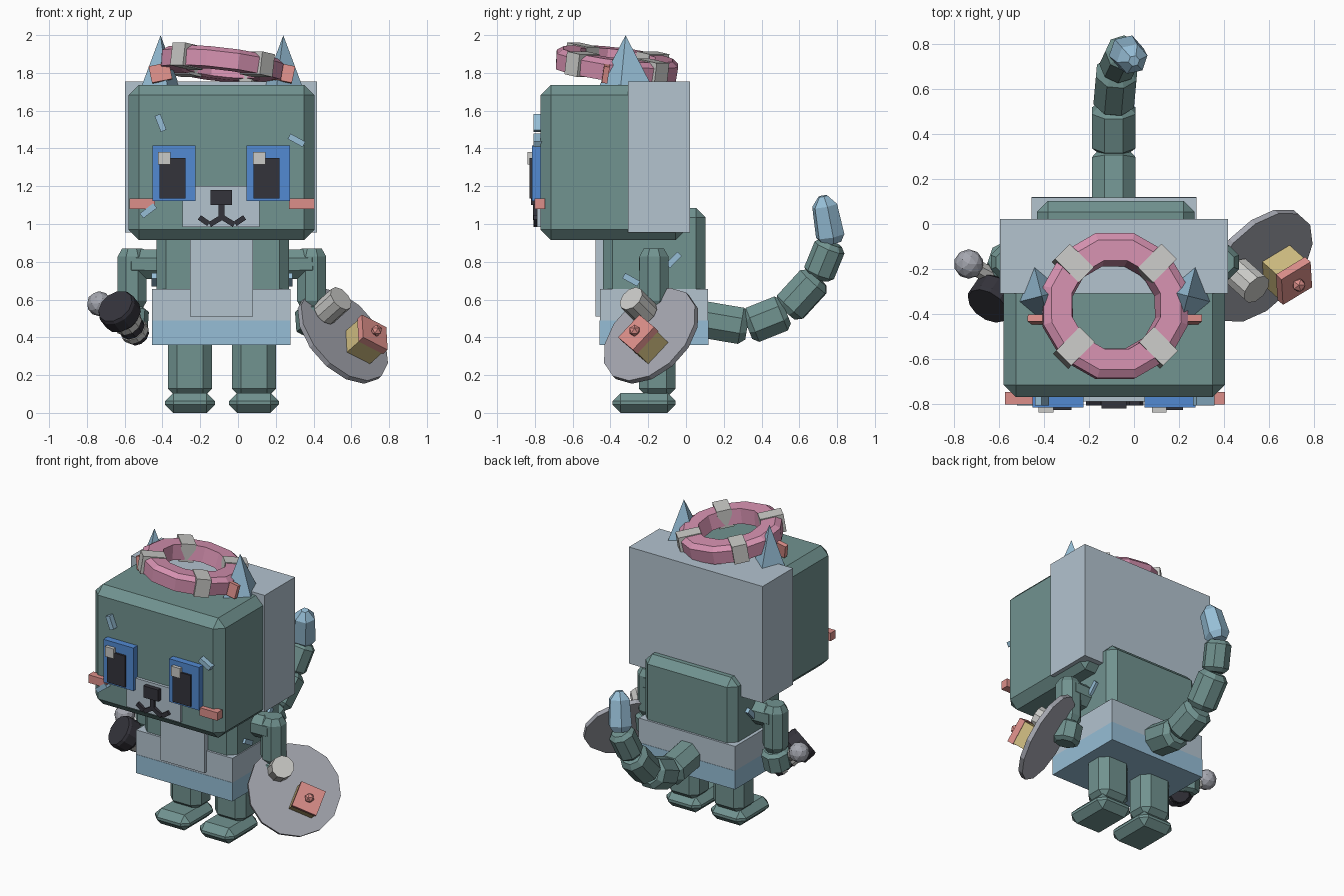
import bpy, bmesh, math
from mathutils import Vector, Matrix, Euler

if "Cube" in bpy.data.objects:
    bpy.data.objects.remove(bpy.data.objects["Cube"])


def material(name, r, g, b):
    lin = [((c / 255 + 0.055) / 1.055) ** 2.4 for c in (r, g, b)]
    m = bpy.data.materials.new(name)
    m.diffuse_color = (*lin, 1)
    m.use_nodes = True
    m.node_tree.nodes["Principled BSDF"].inputs["Base Color"].default_value = m.diffuse_color
    return m


TEAL = material("teal fur", 113, 147, 144)
PALE = material("pale grey blue", 179, 195, 207)
SKY = material("light blue", 150, 190, 214)
BLUE = material("eye blue", 82, 138, 210)
PINK = material("ring pink", 212, 144, 175)
WHITE = material("off white", 202, 202, 199)
BLACK = material("black", 52, 51, 59)
CORAL = material("coral", 220, 143, 138)
YELLOW = material("straw yellow", 206, 187, 128)
GREY = material("plate grey", 164, 166, 175)

CX = -0.085  # middle of the body


def finish(name, bm, mat):
    bmesh.ops.recalc_face_normals(bm, faces=bm.faces)
    me = bpy.data.meshes.new(name)
    bm.to_mesh(me)
    bm.free()
    me.materials.append(mat)
    ob = bpy.data.objects.new(name, me)
    bpy.context.collection.objects.link(ob)
    return ob


def box(name, center, size, mat, bevel=0, rot=None):
    bm = bmesh.new()
    bmesh.ops.create_cube(bm, size=1, matrix=Matrix.Diagonal((*size, 1)))
    if bevel:
        bmesh.ops.bevel(bm, geom=bm.edges[:], offset=bevel, segments=1, affect='EDGES')
    m = Matrix.Translation(center)
    bm.transform(m @ rot.to_4x4() if rot else m)
    return finish(name, bm, mat)


def span(name, x, y, z, mat, bevel=0):
    """Box given by its ranges."""
    return box(name, [sum(r) / 2 for r in (x, y, z)], [r[1] - r[0] for r in (x, y, z)], mat, bevel)


def loft(name, p0, p1, rings, mat, sides=8, turn=None):
    """Polygonal solid along p0-p1; rings are (fraction, radius)."""
    p0, p1 = Vector(p0), Vector(p1)
    q = (p1 - p0).to_track_quat('Z', 'Y')
    turn = math.pi / sides if turn is None else turn
    bm = bmesh.new()
    loops = []
    for t, r in rings:
        loops.append([bm.verts.new(p0.lerp(p1, t) + q @ Vector(
            (r * math.cos(turn + math.tau * i / sides), r * math.sin(turn + math.tau * i / sides), 0)))
            for i in range(sides)])
    for a, b in zip(loops, loops[1:]):
        for i in range(sides):
            j = (i + 1) % sides
            bm.faces.new((a[i], a[j], b[j], b[i]))
    bm.faces.new(loops[0])
    bm.faces.new(loops[-1])
    bmesh.ops.remove_doubles(bm, verts=bm.verts, dist=0.0005)
    return finish(name, bm, mat)


def limb(name, p0, p1, r, mat):
    return loft(name, p0, p1, [(0, r * .7), (.13, r), (.87, r), (1, r * .7)], mat)


def ball(name, center, r, mat, sub=1):
    bm = bmesh.new()
    bmesh.ops.create_icosphere(bm, subdivisions=sub, radius=r, matrix=Matrix.Translation(center))
    return finish(name, bm, mat)


# Head, hood and torso
span("head", (-.58, .405), (-.77, 0.0), (.915, 1.737), TEAL, .055)
span("hood", (-.597, .418), (-.308, .022), (.955, 1.755), PALE)
span("torso", (-.432, .27), (-.44, .103), (.38, 1.085), TEAL, .05)
span("waistband", (-.455, .277), (-.455, .117), (.488, .655), PALE)
span("skirt", (-.455, .277), (-.457, .119), (.36, .488), SKY)
span("bib", (-.255, .08), (-.478, -.43), (.51, .95), PALE)

# Eyes
for side, ex, px, hx in (("left", -.338, -.347, -.391), ("right", .16, .15, .112)):
    box(side + "_eye", (ex, -.785, 1.268), (.228, .06, .295), BLUE)
    box(side + "_pupil", (px, -.8, 1.243), (.138, .056, .215), BLACK)
    box(side + "_eye_glint", (hx, -.81, 1.348), (.066, .056, .068), WHITE)

# Muzzle, nose and mouth
span("muzzle", (-.295, .115), (-.79, -.75), (.985, 1.2), PALE)
span("nose", (-.145, -.033), (-.82, -.77), (1.1, 1.18), BLACK)
span("mouth_stem", (-.102, -.072), (-.81, -.77), (1.02, 1.11), BLACK)
for s in (-1, 1):
    box("mouth_inner", (CX + s * .035, -.79, 1.015), (.07, .036, .028), BLACK, 0, Euler((0, s * .55, 0)).to_matrix())
    box("mouth_outer", (CX + s * .095, -.79, 1.018), (.06, .036, .028), BLACK, 0, Euler((0, -s * .6, 0)).to_matrix())
    box("cheek", (CX + s * .422, -.775, 1.107), (.135, .055, .055), CORAL)

# Fur stripes on the face and the flanks
for x, z, a in ((-.41, 1.535, 1.2), (.31, 1.443, .5), (-.475, 1.07, -.65)):
    box("face_stripe", (x, -.785, z), (.09, .045, .032), SKY, 0, Euler((0, a, 0)).to_matrix())
for s in (-1, 1):
    for y, z, a in ((-.29, .705, -.5), (-.065, .81, .8)):
        box("flank_stripe", (CX + s * .355, y, z), (.035, .09, .032), SKY, 0, Euler((a, 0, 0)).to_matrix())

# Ears with inner flaps
for s in (-1, 1):
    ear = loft("ear", (0, 0, 0), (0, 0, .262), [(0, .14), (1, 0)], SKY, 4, 0)
    ear.matrix_world = (Matrix.Translation((CX + s * .325, -.32, 1.737))
                        @ Matrix.Rotation(-s * .25, 4, 'Z') @ Matrix.Diagonal((.72, 1, 1, 1)))
    box("inner_ear", (CX + s * .325, -.425, 1.8), (.11, .03, .09), CORAL, 0, Euler((-.15, s * .2, 0)).to_matrix())

# Swim ring, tilted on top of the head
TILT = Matrix.Translation((CX, -.366, 1.846)) @ Euler((-.115, .115, 0)).to_matrix().to_4x4()
bm = bmesh.new()
profile = [(.19, -.045), (.215, -.055), (.33, -.055), (.335, .03), (.3, .055), (.205, .055)]
loops = [[bm.verts.new((r * math.cos(a), r * math.sin(a), z)) for r, z in profile]
         for a in (math.tau * (i + .5) / 12 for i in range(12))]
for i in range(12):
    a, b = loops[i], loops[(i + 1) % 12]
    for k in range(len(profile)):
        n = (k + 1) % len(profile)
        bm.faces.new((a[k], b[k], b[n], a[n]))
finish("swim_ring", bm, PINK).matrix_world = TILT
for i in range(4):
    band = box("ring_band", (.263, 0, 0), (.15, .095, .122), WHITE)
    band.matrix_world = TILT @ Matrix.Rotation(math.radians(45 + 90 * i), 4, 'Z')

# Legs, feet, arms
for s, side in ((-1, "left"), (1, "right")):
    lx = CX + s * .169
    box(side + "_leg", (lx, -.152, .27), (.233, .195, .38), TEAL, .048)
    box(side + "_foot", (lx, -.222, .053), (.265, .335, .106), TEAL, .044)
    ax = CX + s * .475
    limb(side + "_shoulder", (CX + s * .3, -.17, .785), (ax + s * .03, -.17, .79), .085, TEAL)
    limb(side + "_arm", (ax, -.17, .87), (ax, -.17, .55), .083, TEAL)
    limb(side + "_hand", (ax, -.16, .56), (ax + s * .01, -.19, .42), .09, TEAL)

# Tail
path = [(-.09, .06, .50), (-.09, .325, .455), (-.09, .53, .537), (-.075, .695, .717), (-.04, .77, .90)]
for i, r in enumerate((.105, .105, .098, .085)):
    limb("tail_segment", path[i], path[i + 1], r, TEAL)
loft("tail_tip", path[-1], (0, .725, 1.148), [(0, .055), (.15, .08), (.8, .07), (1, .025)], SKY, 6)

# Tray held in the right hand, carrying a cup and a small cake
N = Vector((.62, -.555, .555)).normalized()
U = Vector((1, 1, 0)) - N * N.dot(Vector((1, 1, 0)))
U.normalize()
V = N.cross(U)
FRAME = Matrix((U, V, N)).transposed() @ Matrix.Rotation(math.radians(-27), 3, 'Z')
TRAY = Vector((.555, -.185, .408))
loft("tray", TRAY - N * .015, TRAY + N * .015, [(0, .295), (1, .295)], GREY, 14)
cup = Vector((.505, -.255, .57))
loft("cup", cup - N * .075, cup + N * .065, [(0, .072), (1, .072)], WHITE, 10)
cake = TRAY + Vector((.073, .007, -.067))
box("cake", cake + N * .06, (.155, .155, .115), YELLOW, 0, FRAME)
box("cake_icing", cake + N * .135, (.165, .165, .04), CORAL, 0, FRAME)
ball("cake_cherry", cake + N * .17, .032, CORAL)

# Torch held in the left hand
a, b = (-.65, -.365, .565), (-.525, -.18, .405)
loft("torch_head", a, b, [(0, .1), (.06, .108), (.32, .108), (.42, .08)], BLACK, 12)
loft("torch_band", a, b, [(.4, .078), (.58, .078)], WHITE, 10)
loft("torch_grip", a, b, [(.58, .07), (.75, .07)], BLACK, 10)
loft("torch_collar", a, b, [(.75, .076), (.87, .076)], WHITE, 10)
loft("torch_end", a, b, [(.87, .075), (1, .06)], BLACK, 10)
loft("knob_stem", (-.6, -.25, .49), (-.72, -.185, .57), [(0, .04), (1, .04)], WHITE, 8)
ball("knob", (-.735, -.178, .578), .066, GREY, 2)
